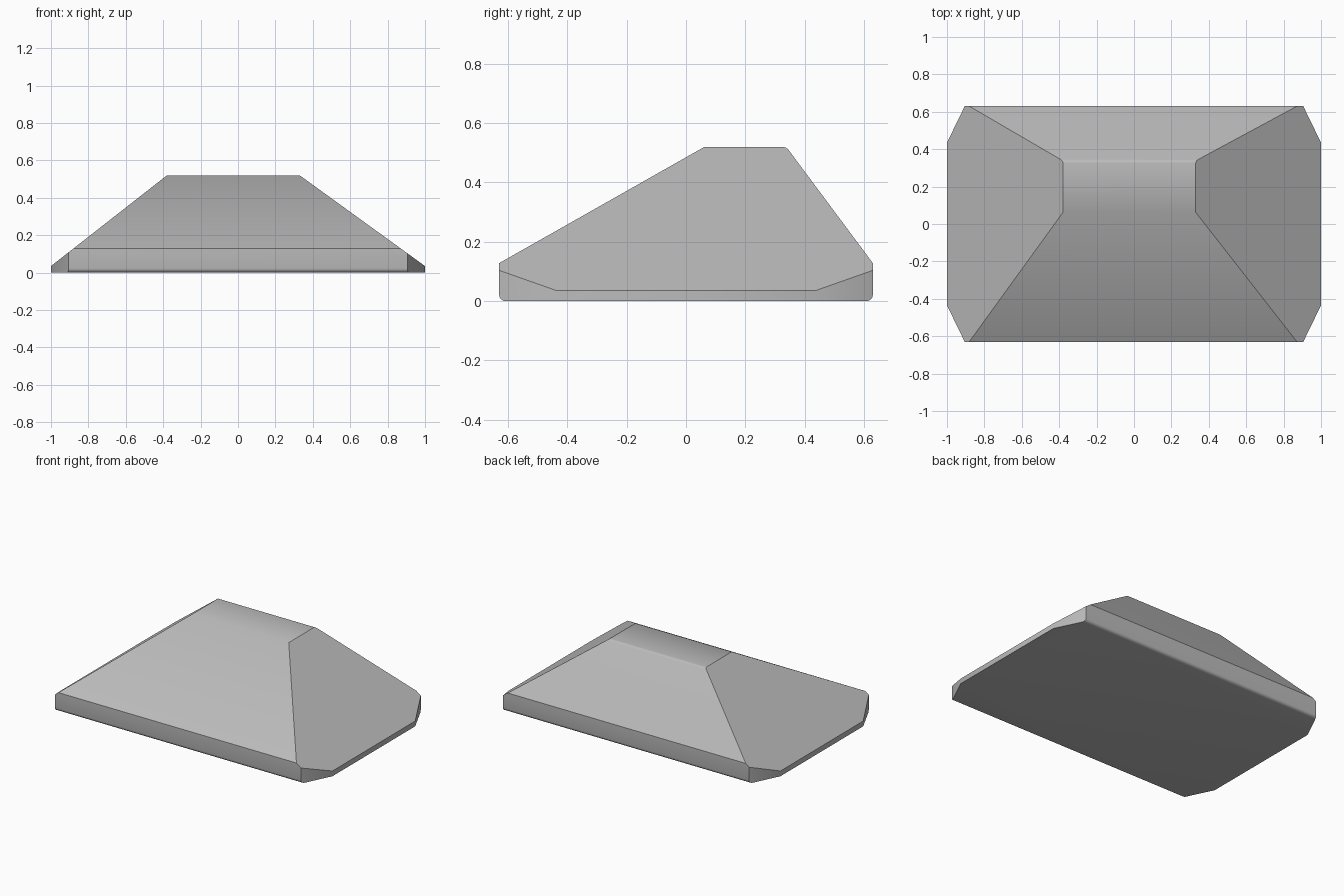
import bpy, bmesh
from mathutils import Vector

default = bpy.data.objects.get("Cube")
if default:
    bpy.data.objects.remove(default, do_unlink=True)

# Single grey material
grey = bpy.data.materials.new("plain_grey")
grey.use_nodes = True
colour = (0.5, 0.5, 0.5, 1)
grey.diffuse_color = colour
grey.node_tree.nodes["Principled BSDF"].inputs["Base Color"].default_value = colour

HALF_Y, TOP = 0.63, 0.52
bm = bmesh.new()

# Clipped-corner footprint, extruded to full height
half = [(1, -0.435), (1, 0.435), (0.905, HALF_Y)]
outline = [(0.905, -HALF_Y)] + half + [(-x, y) for x, y in reversed(half)] + [(-0.905, -HALF_Y)]
base = bm.faces.new([bm.verts.new((x, y, 0)) for x, y in outline])
ext = bmesh.ops.extrude_face_region(bm, geom=[base])
bmesh.ops.translate(bm, vec=(0, 0, TOP), verts=[v for v in ext["geom"] if isinstance(v, bmesh.types.BMVert)])


def slice_slope(low, high, along):
    """Cut away everything above the slope from low to high."""
    low, high = Vector(low), Vector(high)
    normal = (high - low).cross(Vector(along)).normalized()
    if normal.z < 0:
        normal.negate()
    geom = bm.verts[:] + bm.edges[:] + bm.faces[:]
    bmesh.ops.bisect_plane(bm, geom=geom, dist=1e-5, plane_co=low, plane_no=normal, clear_outer=True)
    bmesh.ops.holes_fill(bm, edges=[e for e in bm.edges if e.is_boundary], sides=0)


# Four roof slopes: left, right, front and back
slice_slope((1, 0, 0.035), (0.33, 0, TOP), (0, 1, 0))
slice_slope((-1, 0, 0.035), (-0.38, 0, TOP), (0, 1, 0))
slice_slope((0, -HALF_Y, 0.128), (0, 0.062, TOP), (1, 0, 0))
slice_slope((0, HALF_Y, 0.128), (0, 0.338, TOP), (1, 0, 0))


def round_edges(test, width):
    """Round the edges whose two ends both pass the test."""
    edges = [e for e in bm.edges if all(test(v.co) for v in e.verts)]
    bmesh.ops.bevel(bm, geom=edges, offset=width, segments=4, profile=0.5, affect='EDGES')


# Rounded back ridge and rounded lower front and back edges
round_edges(lambda p: p.z > TOP - 0.001 and p.y > 0.3, 0.012)
for side in (-1, 1):
    round_edges(lambda p: p.z < 0.001 and p.y * side > HALF_Y - 0.001, 0.022)

bmesh.ops.recalc_face_normals(bm, faces=bm.faces[:])
mesh = bpy.data.meshes.new("sloped_block")
bm.to_mesh(mesh)
bm.free()
mesh.materials.append(grey)
block = bpy.data.objects.new("sloped_block", mesh)
bpy.context.collection.objects.link(block)

# Smooth the shallow edges, keep the steep ones crisp
bpy.context.view_layer.objects.active = block
block.select_set(True)
bpy.ops.object.shade_smooth_by_angle(angle=0.54)
